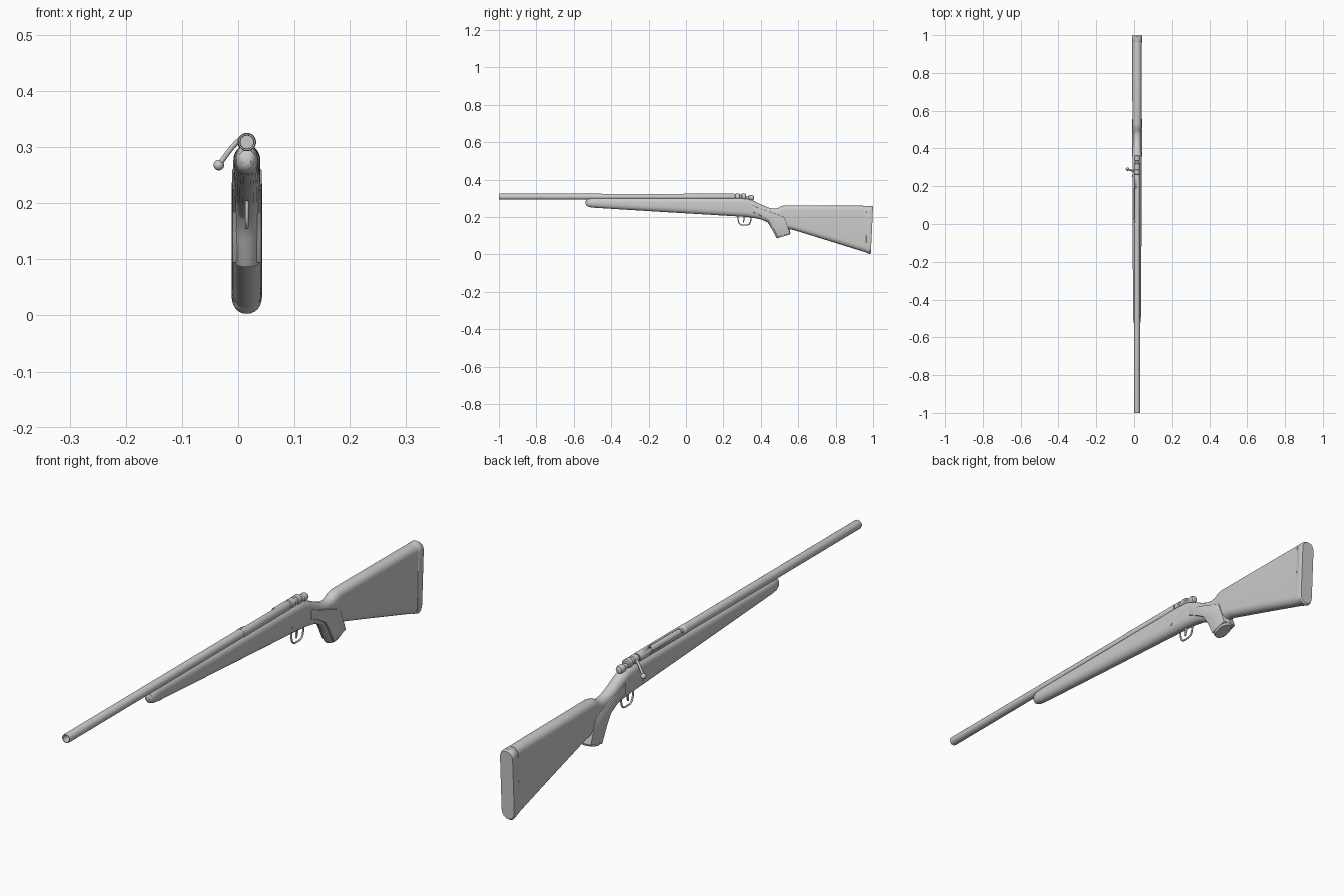
import bpy, bmesh, math
from mathutils import Vector

if "Cube" in bpy.data.objects:
    bpy.data.objects.remove(bpy.data.objects["Cube"])

CX, AXIS_Z = 0.0155, 0.309   # centre plane of the body, bore axis height


def finish(name, bm, angle=35):
    bmesh.ops.recalc_face_normals(bm, faces=bm.faces)
    me = bpy.data.meshes.new(name)
    bm.to_mesh(me)
    bm.free()
    ob = bpy.data.objects.new(name, me)
    bpy.context.collection.objects.link(ob)
    bpy.ops.object.select_all(action='DESELECT')
    ob.select_set(True)
    bpy.context.view_layer.objects.active = ob
    bpy.ops.object.shade_smooth_by_angle(angle=math.radians(angle))
    return ob


def skin(bm, rings, caps=True):
    rings = [[bm.verts.new(p) for p in r] for r in rings]
    n = len(rings[0])
    for a, b in zip(rings, rings[1:]):
        for i in range(n):
            bm.faces.new((a[i], a[(i + 1) % n], b[(i + 1) % n], b[i]))
    if caps:
        bm.faces.new(rings[0])
        bm.faces.new(rings[-1])


def loft(name, stations, round_top=0.026, round_bot=0.03, q=6):
    """Flat-sided section with rounded ends; station = top y, z, bottom y, z, half width."""
    rings = []
    for yt, zt, yb, zb, hw in stations:
        top, bot = Vector((CX, yt, zt)), Vector((CX, yb, zb))
        up = top - bot
        h = up.length
        up.normalize()
        rt, rb = min(round_top, h * .45), min(round_bot, h * .45)
        ring = []
        for k in range(2 * q + 2):
            upper = k <= q
            a = math.pi / 2 * (k / q if upper else (k - 1) / q)
            a = math.pi / 2 - a
            t = h - rt + rt * math.sin(a) if upper else rb + rb * math.sin(a)
            ring.append((hw * abs(math.cos(a)) ** 0.9, t))
        pts = ring + [(-x, t) for x, t in reversed(ring[1:-1])]
        rings.append([bot + up * t + Vector((x, 0, 0)) for x, t in pts])
    bm = bmesh.new()
    skin(bm, rings)
    return finish(name, bm)


def lathe(name, profile, z=AXIS_Z, n=28):
    """Turn (y, radius) points about an axis along y."""
    bm = bmesh.new()
    skin(bm, [[(CX + r * math.cos(2 * math.pi * i / n), y, z + r * math.sin(2 * math.pi * i / n))
               for i in range(n)] for y, r in profile])
    return finish(name, bm)


def plate(name, outline, half, bevel=0):
    """Side outline (y, z) extruded across the centre plane."""
    bm = bmesh.new()
    skin(bm, [[(CX + s * half, y, z) for y, z in outline] for s in (-1, 1)])
    if bevel:
        bmesh.ops.recalc_face_normals(bm, faces=bm.faces)
        bmesh.ops.bevel(bm, geom=bm.edges[:], offset=bevel, segments=2, affect='EDGES', profile=.5)
    return finish(name, bm)


def tube(name, pts, radius, cyclic=False):
    cu = bpy.data.curves.new(name, 'CURVE')
    cu.dimensions = '3D'
    cu.bevel_depth, cu.bevel_resolution, cu.use_fill_caps = radius, 3, True
    sp = cu.splines.new('BEZIER')
    sp.bezier_points.add(len(pts) - 1)
    for b, p in zip(sp.bezier_points, pts):
        b.co = p
        b.handle_left_type = b.handle_right_type = 'AUTO'
    sp.resolution_u = 5
    sp.use_cyclic_u = cyclic
    ob = bpy.data.objects.new(name, cu)
    bpy.context.collection.objects.link(ob)
    return ob


# Stock: forend, wrist and butt in one piece
loft("stock", [
    (-.536, .285, -.536, .268, .007), (-.532, .295, -.530, .259, .014),
    (-.520, .301, -.515, .253, .019), (-.49, .303, -.49, .250, .0205),
    (-.10, .303, -.10, .226, .023), (.29, .303, .29, .203, .024),
    (.33, .299, .33, .200, .024), (.365, .286, .36, .196, .0235),
    (.41, .263, .40, .188, .0225), (.445, .249, .44, .170, .022),
    (.475, .245, .49, .140, .022), (.493, .249, .53, .136, .0225),
    (.508, .258, .555, .134, .0235), (.53, .263, .575, .131, .0245),
    (.75, .262, .76, .074, .025), (.93, .261, .93, .021, .025),
    (.967, .260, .962, .011, .0255)])

# Recoil pad
loft("recoil_pad", [
    (.967, .259, .960, .012, .0245), (.970, .260, .962, .010, .0265),
    (.993, .260, .982, .003, .027), (1.0, .255, .988, .008, .025)])

# Pistol grip and its raised side panels
loft("pistol_grip", [
    (.50, .235, .385, .200, .0215), (.528, .200, .432, .178, .0235),
    (.545, .155, .460, .135, .0245), (.558, .115, .482, .092, .0245),
    (.555, .107, .486, .086, .022)], .03, .03)
plate("grip_panel", [
    (.358, .262), (.40, .243), (.45, .228), (.525, .200), (.538, .165), (.557, .114),
    (.490, .094), (.462, .150), (.440, .184), (.40, .207), (.358, .226)], .0262, .002)

# Barrel with open bore
lathe("barrel", [(.02, .0155), (-.995, .016), (-1.0, .015), (-1.0, .0125),
                 (-.995, .0115), (-.6, .0115)])

# Receiver with ejection port cut on the bolt side
receiver = lathe("receiver", [(-.01, .0125), (-.01, .0165), (.255, .0165), (.258, .0155),
                              (.258, .0125), (-.01, .0125)])
bm = bmesh.new()
bmesh.ops.create_cube(bm, size=1)
for v in bm.verts:
    v.co = Vector((CX - .013 + v.co.x * .026, .10 + v.co.y * .18, AXIS_Z + .012 + v.co.z * .026))
cutter = finish("port_cutter", bm)
cutter.hide_render = True
cutter.hide_viewport = True
mod = receiver.modifiers.new("port", 'BOOLEAN')
mod.operation, mod.solver, mod.object = 'DIFFERENCE', 'EXACT', cutter

# Bolt, collar and rear shroud
lathe("bolt_body", [(.0, .0122), (.30, .0122)])
lathe("bolt_collar", [(.262, .012), (.264, .016), (.286, .016), (.288, .013), (.298, .013),
                      (.300, .0165), (.318, .0165), (.322, .013)])
lathe("bolt_shroud", [(.31, .010), (.334, .010), (.337, .0135), (.352, .0145),
                      (.360, .012), (.363, .006)], z=.303)

# Bolt handle with ball knob
tube("bolt_handle", [(CX - .006, .275, .318), (-.003, .280, .308), (-.0345, .290, .268)], .0045)
bm = bmesh.new()
bmesh.ops.create_uvsphere(bm, u_segments=20, v_segments=12, radius=.0095)
bmesh.ops.translate(bm, verts=bm.verts, vec=(-.0345, .291, .268))
finish("bolt_knob", bm, 60)

# Trigger guard and trigger
tube("trigger_guard", [(CX, y, z) for y, z in [
    (.279, .212), (.280, .180), (.290, .161), (.313, .157), (.336, .161), (.346, .180), (.346, .208)]], .0032)
plate("trigger", [(.304, .212), (.316, .212), (.315, .192), (.309, .172), (.304, .172), (.307, .190)], .003, .0008)

# Cross pin through the stock
bm = bmesh.new()
bmesh.ops.create_cone(bm, cap_ends=True, segments=16, radius1=.005, radius2=.005, depth=.051)
for v in bm.verts:
    v.co = Vector((CX + v.co.z, .255 + v.co.x, .235 + v.co.y))
finish("cross_pin", bm)
